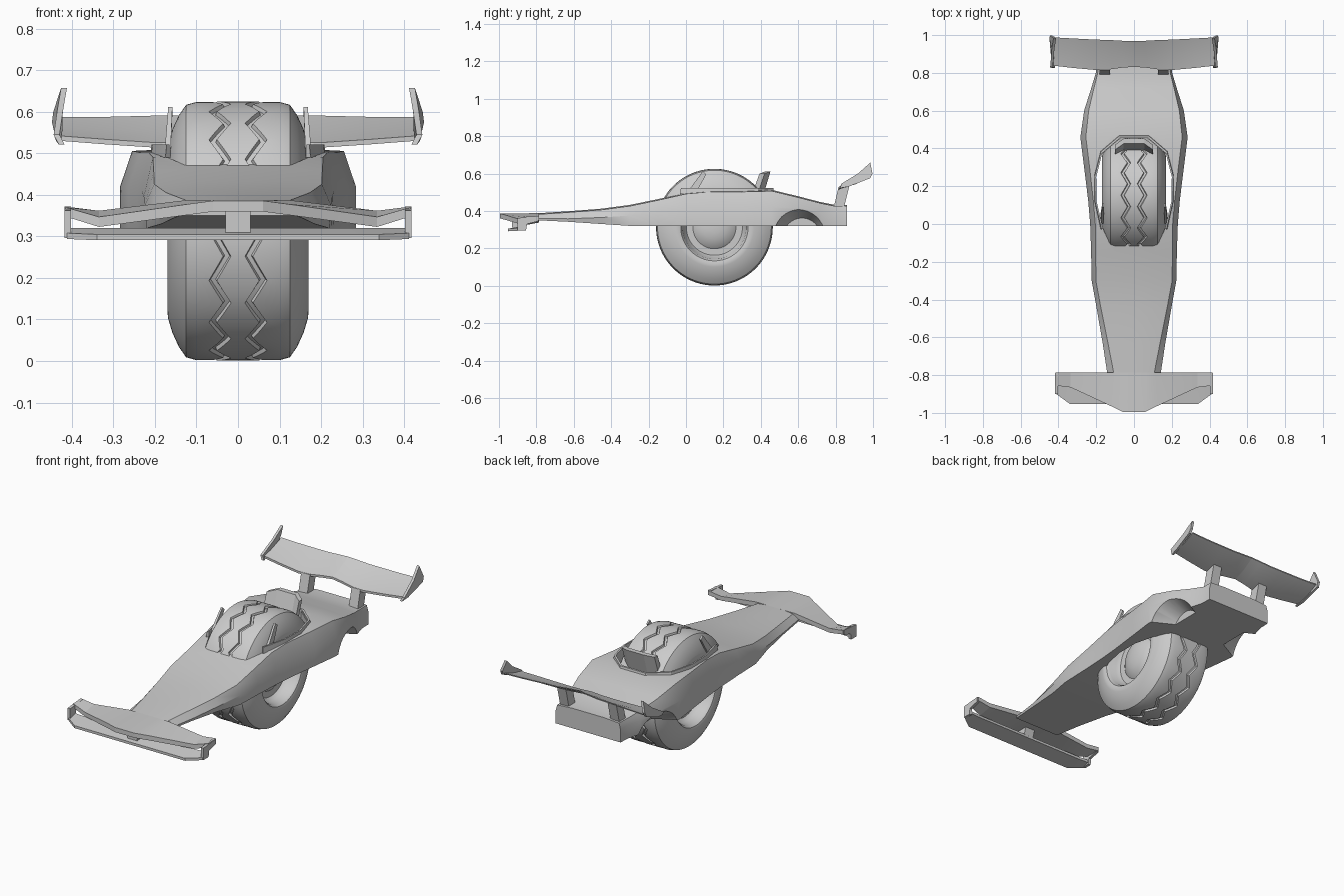
import bpy, bmesh, math
from mathutils import Vector

if "Cube" in bpy.data.objects:
    bpy.data.objects.remove(bpy.data.objects["Cube"])

grey = bpy.data.materials.new("light_grey")
grey.diffuse_color = (0.6, 0.6, 0.6, 1)
grey.use_nodes = True
grey.node_tree.nodes["Principled BSDF"].inputs["Base Color"].default_value = grey.diffuse_color


def make(name, verts, faces, angle=30):
    me = bpy.data.meshes.new(name)
    me.from_pydata([tuple(v) for v in verts], [], faces)
    bm = bmesh.new()
    bm.from_mesh(me)
    bmesh.ops.remove_doubles(bm, verts=bm.verts, dist=1e-5)
    bmesh.ops.recalc_face_normals(bm, faces=bm.faces)
    bm.to_mesh(me)
    bm.free()
    me.materials.append(grey)
    ob = bpy.data.objects.new(name, me)
    bpy.context.collection.objects.link(ob)
    me.shade_smooth()
    me.set_sharp_from_angle(angle=math.radians(angle))
    return ob


def loft(name, sections, angle=30):
    """Skin closed sections with equal point counts and cap both ends."""
    n = len(sections[0])
    faces = [(i * n + j, i * n + (j + 1) % n, (i + 1) * n + (j + 1) % n, (i + 1) * n + j)
             for i in range(len(sections) - 1) for j in range(n)]
    faces += [tuple(range(n)), tuple(range(len(sections) * n - n, len(sections) * n))]
    return make(name, [p for s in sections for p in s], faces, angle)


def mirrored(half):
    """Mirror wing stations (x first) to the other side."""
    return [(-s[0],) + s[1:] for s in reversed(half)] + half


def cut(ob, cutter):
    m = ob.modifiers.new("cut", "BOOLEAN")
    m.object, m.operation, m.solver = cutter, "DIFFERENCE", "EXACT"
    cutter.hide_render = True
    bpy.context.view_layer.objects.active = ob
    bpy.ops.object.modifier_apply(modifier=m.name)
    bpy.data.objects.remove(cutter)


# Body: stations of y, bottom z, shoulder z, top z, bottom, shoulder and top half widths
stations = [
    (-0.80, .350, .360, .387, .140, .140, .105),
    (-0.63, .342, .358, .398, .160, .166, .138),
    (-0.45, .330, .365, .412, .185, .197, .174),
    (-0.30, .320, .375, .432, .220, .224, .202),
    (-0.15, .320, .395, .463, .225, .227, .203),
    (0.00, .320, .410, .497, .232, .232, .205),
    (0.12, .320, .415, .508, .242, .242, .215),
    (0.30, .320, .420, .508, .264, .264, .235),
    (0.46, .320, .420, .512, .284, .284, .255),
    (0.60, .320, .415, .478, .262, .264, .240),
    (0.72, .320, .395, .447, .224, .226, .212),
    (0.80, .320, .395, .431, .202, .202, .192),
    (0.86, .320, .390, .431, .200, .200, .190)]
body = loft("body", [[(-b, y, zb), (-m, y, zm), (-t, y, zt - .006), (-t * .5, y, zt), (0, y, zt),
                      (t * .5, y, zt), (t, y, zt - .006), (m, y, zm), (b, y, zb)]
                     for y, zb, zm, zt, b, m, t in stations])

# Wheel well through the body
well = [(.13, -.10), (.175, 0), (.20, .12), (.20, .25), (.17, .37), (.07, .455)]
well = well + [(-x, y) for x, y in reversed(well)]
cut(body, loft("well_cutter", [[(x, y, z) for x, y in well] for z in (.2, .7)]))

# Flared arches at the rear sides
for s in (-1, 1):
    ring = [2 * math.pi * i / 32 for i in range(32)]
    cut(body, loft("arch_cutter", [[(s * x, .62 + r * math.cos(a), .262 + r * math.sin(a)) for a in ring]
                                   for x, r in ((.165, .10), (.275, .152), (.32, .152))]))
body.data.set_sharp_from_angle(angle=math.radians(30))

# Raised lip around the rear and sides of the well
lip = [(.165, -.02), (.198, .12), (.200, .25), (.168, .375), (.075, .455)]
lip = lip + [(-x, y) for x, y in reversed(lip)]
loft("well_lip", [[(x * k, .17 + (y - .17) * k, z) for k, z in ((1, .49), (1.06, .49), (1.04, .522), (1, .522))]
                  for x, y in lip])

# Wheel: revolved tyre with zigzag grooves, sidewalls, and domed hub
SEG = 128
verts, faces = [], []
for i in range(SEG):
    a = 2 * math.pi * i / SEG
    k = i % 8
    zig = (abs(k - 4) / 4 - .5) * .034
    half = [(.034 + zig, .312), (.037 + zig, .302), (.049 + zig, .302), (.053 + zig, .311),
            (.10, .311), (.125, .304), (.143, .278), (.158, .245), (.168, .212), (.170, .196),
            (.165, .180), (.150, .170), (.115, .164), (.095, .150), (.095, .115),
            (.108, .098), (.122, .065), (.128, .03), (.129, .0)]
    prof = [(-x, r) for x, r in reversed(half)] + half
    n = len(prof)
    verts += [(x, .152 + r * math.cos(a), .313 + r * math.sin(a)) for x, r in prof]
    j = (i + 1) % SEG
    faces += [(i * n + p, i * n + p + 1, j * n + p + 1, j * n + p) for p in range(n - 1)]
make("wheel", verts, faces, 35)

# Upper front wing: x, front y, back y, front z, back z, thickness
front = mirrored([(.06, -.995, -.785, .386, .388, .026), (.12, -.965, -.785, .378, .388, .026),
                  (.335, -.865, -.785, .347, .362, .024), (.415, -.855, -.785, .370, .372, .022)])
loft("front_wing_upper", [[(x, f, zf - t), (x, f, zf), (x, b, zb), (x, b, zb - t)]
                          for x, f, b, zf, zb, t in front], 15)

# Lower front wing and its end plates
low = mirrored([(.34, -.952, -.86, .305, .320, .014), (.412, -.90, -.855, .308, .320, .014)])
loft("front_wing_lower", [[(x, f, zf - t), (x, f, zf), (x, b, zb), (x, b, zb - t)]
                          for x, f, b, zf, zb, t in low], 15)
for s in (-1, 1):
    outline = [(-.90, .296), (-.855, .296), (-.85, .33), (-.79, .345), (-.79, .372), (-.90, .362)]
    loft("front_end_plate", [[(s * x, y, z) for y, z in outline] for x in (.402, .418)])

# Nose pylon between the two front planes
loft("nose_pylon", [[(x, -.93, .31), (x, -.87, .31), (x, -.85, .37), (x, -.93, .37)] for x in (-.03, .03)])

# Rear wing: x, front y, back y, front z, back z
rear = mirrored([(.001, .832, .968, .528, .596), (.06, .828, .970, .522, .592), (.13, .818, .974, .515, .586),
                 (.20, .815, .976, .514, .585), (.32, .826, .982, .522, .582), (.425, .838, .988, .530, .582)])
loft("rear_wing", [[(x, f, zf), (x, f, zf + .012), (x, (f + b) / 2, (zf + zb) / 2 + .004),
                    (x, b, zb + .006), (x, b, zb), (x, (f + b) / 2, (zf + zb) / 2 - .010)]
                   for x, f, b, zf, zb in rear], 35)

for s in (-1, 1):
    # Rear wing end plates, leaning and rising to the back
    loft("rear_end_plate", [[(s * (xo + dx), y, z) for xo, y, z in
                             ((.424, .825, .522), (.436, .83, .545), (.428, .92, .60), (.418, .985, .658),
                              (.437, .997, .60), (.440, .985, .575), (.430, .87, .53))] for dx in (-.006, .008)])
    # Rear wing struts
    loft("rear_wing_strut", [[(s * (.155 + dx), y, z) for y, z in ((.79, .42), (.845, .42), (.875, .54), (.815, .525))]
                             for dx in (-.027, .027)])
    # Leaning fins beside the wheel
    loft("side_fin", [[(s * x0, y, z) for x0, y, z in sec] for sec in (
        ((.178, .00, .49), (.178, .05, .49), (.168, .108, .595), (.168, .09, .612)),
        ((.163, .00, .49), (.163, .05, .49), (.158, .108, .595), (.158, .09, .612)))])

# Wrapped headrest behind the wheel
rest = mirrored([(.055, .0), (.100, -.032)])
loft("headrest", [[(x, .385 + d, .49), (x, .415 + d, .49), (x, .452 + d, .612 + d * .4), (x, .425 + d, .612 + d * .4)]
                  for x, d in rest], 15)
